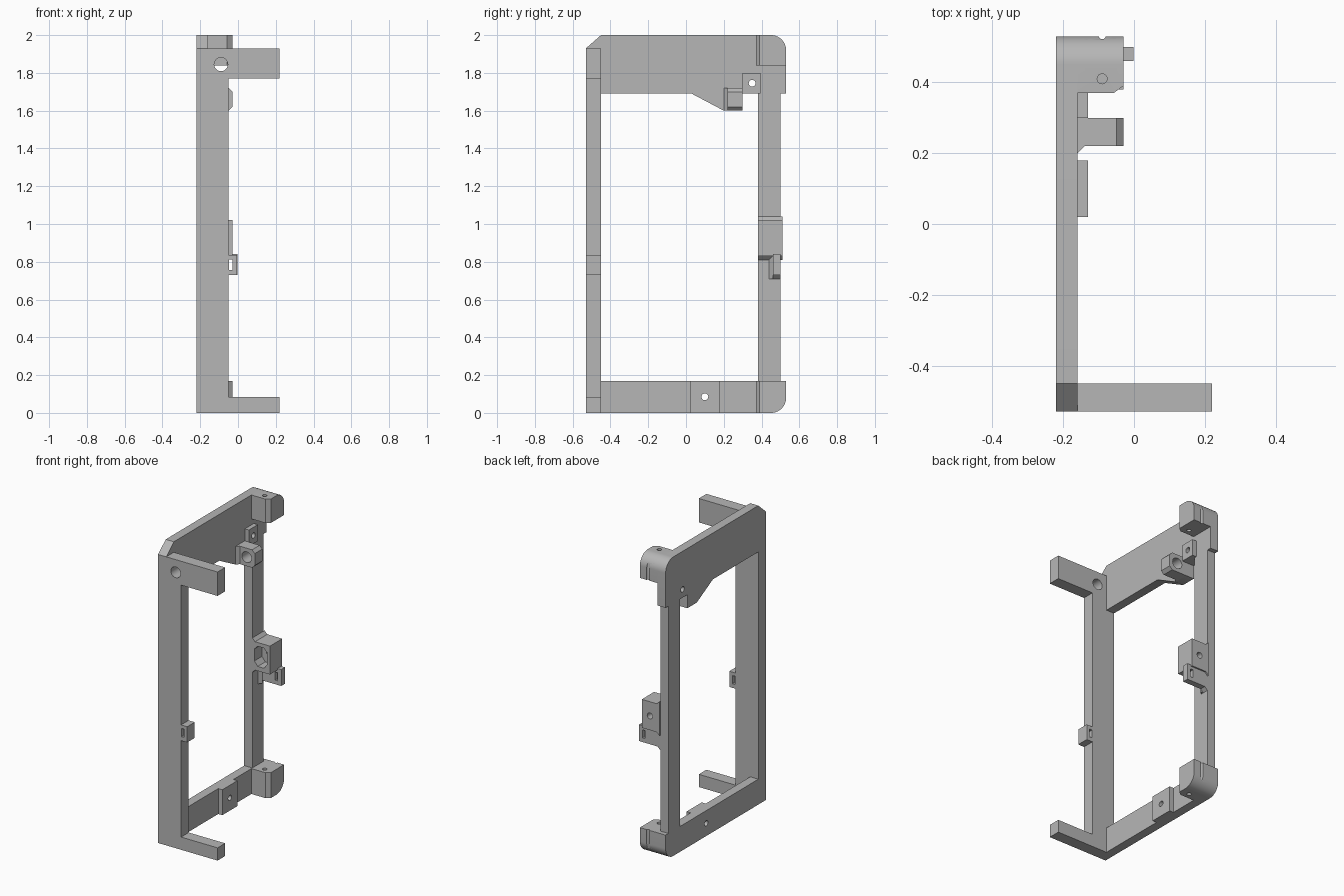
import bpy, bmesh, math

if "Cube" in bpy.data.objects:
    bpy.data.objects.remove(bpy.data.objects["Cube"], do_unlink=True)

grey = bpy.data.materials.new("plain grey")
grey.use_nodes = True
grey.diffuse_color = (0.47, 0.47, 0.47, 1)
grey.node_tree.nodes["Principled BSDF"].inputs["Base Color"].default_value = (0.47, 0.47, 0.47, 1)

PLACE = {"x": lambda a, b, t: (t, a, b),
         "y": lambda a, b, t: (a, t, b),
         "z": lambda a, b, t: (a, b, t)}


def prism(name, axis, pts, lo, hi):
    """Extrude a flat outline along an axis."""
    bm = bmesh.new()
    ends = [[bm.verts.new(PLACE[axis](a, b, t)) for a, b in pts] for t in (lo, hi)]
    bm.faces.new(ends[0])
    bm.faces.new(ends[1][::-1])
    n = len(pts)
    for i in range(n):
        j = (i + 1) % n
        bm.faces.new((ends[0][i], ends[0][j], ends[1][j], ends[1][i]))
    bmesh.ops.recalc_face_normals(bm, faces=bm.faces)
    mesh = bpy.data.meshes.new(name)
    bm.to_mesh(mesh)
    bm.free()
    mesh.materials.append(grey)
    ob = bpy.data.objects.new(name, mesh)
    bpy.context.collection.objects.link(ob)
    return ob


def rect(a0, a1, b0, b1):
    return [(a0, b0), (a1, b0), (a1, b1), (a0, b1)]


def arc(a, b, r, start, sweep=90, steps=12):
    angles = [math.radians(start + sweep * i / steps) for i in range(steps + 1)]
    return [(a + r * math.cos(t), b + r * math.sin(t)) for t in angles]


def circle(a, b, r, steps=24):
    return arc(a, b, r, 0, 360, steps)[:-1]


def select(ob):
    bpy.ops.object.select_all(action="DESELECT")
    ob.select_set(True)
    bpy.context.view_layer.objects.active = ob


def cut(ob, axis, pts, lo=-3, hi=3):
    """Remove an extruded outline from a part."""
    tool = prism("cutter", axis, pts, lo, hi)
    mod = ob.modifiers.new("cut", "BOOLEAN")
    mod.operation, mod.solver, mod.object = "DIFFERENCE", "EXACT", tool
    select(ob)
    bpy.ops.object.modifier_apply(modifier=mod.name)
    bpy.data.objects.remove(tool, do_unlink=True)


OUT, IN, EDGE = -0.22, -0.16, -0.03   # side plate outer, inner, bracket reach
BORE = -0.09                          # shared x of the bores
R = 0.08
parts = []

# Side frame: rounded back corners, clipped top front corner, one window
outline = [(-0.53, 0)] + arc(0.53 - R, R, R, -90)
outline += [(0.53, 0.17), (0.5, 0.17), (0.5, 1.69), (0.53, 1.69)]
outline += arc(0.53 - R, 2 - R, R, 0) + [(-0.45, 2), (-0.53, 1.93)]
frame = prism("side_frame", "x", outline, OUT, IN)
cut(frame, "x", [(-0.45, 0.17), (0.38, 0.17), (0.38, 1.69), (0.3, 1.69),
                 (0.3, 1.6), (0.2, 1.6), (0.03, 1.69), (-0.45, 1.69)])
parts.append(frame)

# Front post with its two arms
post = prism("front_post", "y", [(IN, 0), (0.22, 0), (0.22, 0.085), (-0.05, 0.085),
                                 (-0.05, 1.77), (0.22, 1.77), (0.22, 1.93), (IN, 1.93)],
             -0.53, -0.45)
cut(post, "y", circle(BORE, 1.845, 0.036))
parts.append(post)

# Slotted clips on the front post and the back post
slot = rect(-0.048, -0.028, 0.757, 0.812)
front_clip = prism("front_clip", "y", rect(-0.06, -0.005, 0.73, 0.835), -0.53, -0.45)
back_clip = prism("back_clip", "y", [(IN, 0.71), (-0.14, 0.73), (-0.002, 0.73),
                                     (-0.002, 0.84), (IN, 0.84)], 0.46, 0.5)
for clip in (front_clip, back_clip):
    cut(clip, "y", slot)
    parts.append(clip)
parts.append(prism("back_clip_gusset", "z", [(IN, 0.44), (-0.14, 0.46), (IN, 0.46)], 0.71, 0.83))

# Rounded corner blocks at the back, top and bottom
top_outline = [(0.37, 1.84), (0.53, 1.84)] + arc(0.53 - R, 2 - R, R, 0) + [(0.37, 2)]
low_outline = [(0.37, 0)] + arc(0.53 - R, R, R, -90) + [(0.53, 0.17), (0.37, 0.17)]
for name, pts in (("top_corner_block", top_outline), ("bottom_corner_block", low_outline)):
    block = prism(name, "x", pts, IN, EDGE)
    cut(block, "z", [(-0.057, 0.36), (-0.057, 0.37), (EDGE, 0.39), (0, 0.39), (0, 0.36)])
    cut(block, "z", circle(BORE, 0.41, 0.014))
    cut(block, "z", circle(BORE, 0.532, 0.01))
    parts.append(block)

# Middle block on the back post, with an eight-sided pocket and a screw hole
middle = prism("middle_block", "y", [(IN, 0.81), (-0.14, 0.83), (EDGE, 0.83), (EDGE, 1.02),
                                     (-0.14, 1.02), (IN, 1.04)], 0.38, 0.51)
pocket = [(-0.145, 0.89), (-0.12, 0.86), (-0.075, 0.86), (-0.05, 0.89),
          (-0.05, 0.97), (-0.075, 0.995), (-0.12, 0.995), (-0.145, 0.97)]
cut(middle, "y", pocket, 0.3, 0.46)
cut(middle, "y", circle(BORE, 0.925, 0.02))
parts.append(middle)

# Lug under the top beam, with a bore
lug = prism("lug", "y", [(IN, 1.6), (-0.05, 1.6), (EDGE, 1.62), (EDGE, 1.7),
                         (-0.05, 1.72), (IN, 1.72)], 0.22, 0.3)
cut(lug, "y", circle(BORE, 1.66, 0.036))
parts.append(lug)
parts.append(prism("lug_gusset", "z", [(IN, 0.2), (-0.14, 0.22), (IN, 0.22)], 1.6, 1.72))

# Screw pads on the inside of the frame, drilled through
pads = (("upper_pad", rect(0.3, 0.395, 1.69, 1.8), 0.35, 1.745),
        ("lower_pad", rect(0.02, 0.18, 0, 0.17), 0.1, 0.085))
for name, pts, y, z in pads:
    pad = prism(name, "x", pts, IN, -0.13)
    for ob in (pad, frame):
        cut(ob, "x", circle(y, z, 0.018))
    parts.append(pad)

for ob in parts:
    select(ob)
    bpy.ops.object.shade_smooth_by_angle(angle=math.radians(30))
